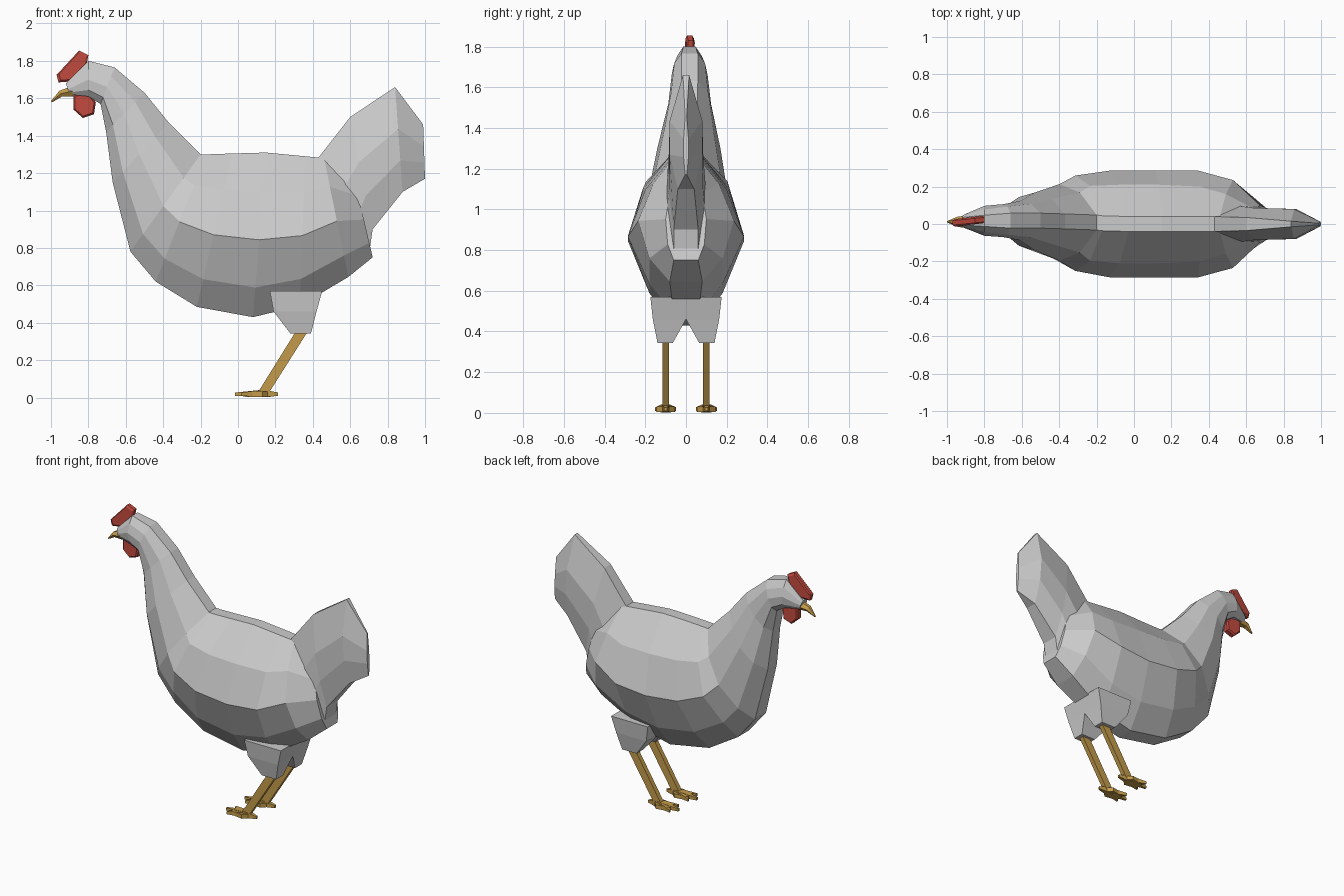
import bpy, bmesh
from mathutils import Vector

if "Cube" in bpy.data.objects:
    bpy.data.objects.remove(bpy.data.objects["Cube"])


def material(name, color):
    m = bpy.data.materials.new(name)
    m.diffuse_color = (*color, 1)
    m.use_nodes = True
    m.node_tree.nodes["Principled BSDF"].inputs["Base Color"].default_value = m.diffuse_color
    return m


RED = material("red_flesh", (0.55, 0.07, 0.05))
YELLOW = material("yellow_horn", (0.55, 0.33, 0.07))


def make(name, verts, faces, mat=None):
    bm = bmesh.new()
    vs = [bm.verts.new(v) for v in verts]
    for f in faces:
        bm.faces.new([vs[i] for i in f])
    bmesh.ops.remove_doubles(bm, verts=bm.verts, dist=0.0005)
    bmesh.ops.recalc_face_normals(bm, faces=bm.faces)
    me = bpy.data.meshes.new(name)
    bm.to_mesh(me)
    bm.free()
    ob = bpy.data.objects.new(name, me)
    bpy.context.collection.objects.link(ob)
    if mat:
        me.materials.append(mat)
    return ob


def skin(name, rings, mat=None):
    """Join equal-sized rings of points and cap both ends."""
    n = len(rings[0])
    faces = [[i * n + j, i * n + (j + 1) % n, (i + 1) * n + (j + 1) % n, (i + 1) * n + j]
             for i in range(len(rings) - 1) for j in range(n)]
    faces += [list(range(n)), list(range((len(rings) - 1) * n, len(rings) * n))]
    return make(name, [p for r in rings for p in r], faces, mat)


def section(top, bottom, widths, fractions, yc=0.0):
    """Mirrored cross-section running from a top to a bottom point."""
    t, b = Vector((top[0], yc, top[1])), Vector((bottom[0], yc, bottom[1]))
    mids = [t.lerp(b, f) for f in fractions]
    right = [m + Vector((0, w, 0)) for m, w in zip(mids, widths)]
    left = [m - Vector((0, w, 0)) for m, w in zip(mids, widths)]
    return right + left[::-1]


def slab(name, outline, thick, mat, yc=0.0, slope=0.0):
    """Side outline given thickness, with a slightly smaller bevelled rim."""
    cx = sum(p[0] for p in outline) / len(outline)
    cz = sum(p[1] for p in outline) / len(outline)
    rings = []
    for y, s in ((-thick, 0.85), (-thick * 0.6, 1), (thick * 0.6, 1), (thick, 0.85)):
        rings.append([(cx + (x - cx) * s, yc + y + (x - cx) * slope, cz + (z - cz) * s)
                      for x, z in outline])
    return skin(name, rings, mat)


# Head, neck and torso: top point, bottom point, five half widths, side offset
BODY = [
    ((-.92, 1.68), (-.90, 1.62), (.020, .03, .035, .03, .02), .015),
    ((-.80, 1.80), (-.80, 1.61), (.030, .06, .080, .075, .05), .017),
    ((-.66, 1.765), (-.735, 1.57), (.040, .075, .088, .08, .04), .018),
    ((-.50, 1.63), (-.705, 1.42), (.040, .09, .105, .09, .04), .018),
    ((-.37, 1.47), (-.67, 1.15), (.040, .12, .155, .13, .05), .014),
    ((-.20, 1.30), (-.575, .78), (.040, .16, .205, .15, .06), .008),
    ((-.17, 1.30), (-.44, .62), (.040, .20, .255, .15, .06), .004),
    ((-.03, 1.305), (-.22, .485), (.040, .21, .285, .18, .06), 0),
    ((.15, 1.31), (.08, .43), (.040, .21, .285, .18, .06), 0),
    ((.36, 1.29), (.33, .49), (.040, .20, .285, .18, .06), 0),
    ((.46, 1.28), (.59, .645), (.040, .16, .235, .18, .08), 0),
    ((.62, 1.18), (.72, .75), (.040, .08, .100, .09, .06), 0),
]
skin("body", [section(t, b, w, (0, .24, .53, .82, 1), y) for t, b, w, y in BODY])

# Tail fan
TAIL = [
    ((.42, 1.27), (.70, .76), (.040, .10, .10, .06)),
    ((.60, 1.50), (.72, .90), (.035, .085, .085, .06)),
    ((.84, 1.66), (.88, 1.10), (.015, .08, .08, .04)),
    ((.99, 1.46), (1.0, 1.17), (.004, .012, .012, .004)),
]
skin("tail", [section(t, b, w, (0, .4, .7, 1)) for t, b, w in TAIL])

# Comb and wattle
slab("comb", [(-.97, 1.725), (-.85, 1.855), (-.80, 1.83), (-.81, 1.78), (-.90, 1.69), (-.96, 1.685)],
     .02, RED, .015, .1)
slab("wattle", [(-.88, 1.62), (-.88, 1.54), (-.83, 1.495), (-.77, 1.515), (-.76, 1.58), (-.80, 1.63)],
     .025, RED, .017)

# Beak
skin("beak", [section(t, b, w, (0, .5, 1), .012) for t, b, w in [
    ((-.89, 1.665), (-.88, 1.61), (.012, .036, .02)),
    ((-.955, 1.64), (-.94, 1.61), (.010, .026, .015)),
    ((-1.0, 1.585), (-.995, 1.578), (.002, .004, .002))]], YELLOW)


def bar(name, a, b, wa, wb, mat):
    """Four-sided tapered bar; each size is half x, y, z of an end quad."""
    rings = []
    for p, (dx, dy, dz) in ((a, wa), (b, wb)):
        rings.append([(p[0] + sx * dx, p[1] + sy * dy, p[2] + sz * dz)
                      for sx, sy, sz in ((1, 1, 1), (1, -1, 1), (-1, -1, -1), (-1, 1, -1))])
    return skin(name, rings, mat)


# Thigh, shank and toes on both sides
for side, s in (("left", 1), ("right", -1)):
    rings = []
    for x0, x1, y0, y1, z in ((.17, .45, 0, .175, .57), (.19, .42, 0, .163, .46), (.28, .39, .065, .14, .343)):
        rings.append([(x0, s * y0, z), (x1, s * y0, z), (x1, s * y1, z), (x0, s * y1, z)])
    skin(side + "_thigh", rings)
    bar(side + "_shank", (.345, s * .1, .36), (.135, s * .1, .025), (.032, .016, 0), (.03, .016, 0), YELLOW)
    for name, x, dy in (("middle", -.015, 0), ("inner", .02, -.045), ("outer", .02, .045), ("back", .215, 0)):
        bar(f"{side}_{name}_toe", (.135, s * .1, .022), (x, s * (.1 + dy), .018),
            (0, .02, .02), (0, .007, .009), YELLOW)
    # Sole pad
    skin(side + "_foot_pad", [[(x, s * (.1 + y), z) for x, y in
         ((.04, -.03), (.13, -.045), (.175, 0), (.13, .045), (.04, .03))] for z in (.004, .032)], YELLOW)
